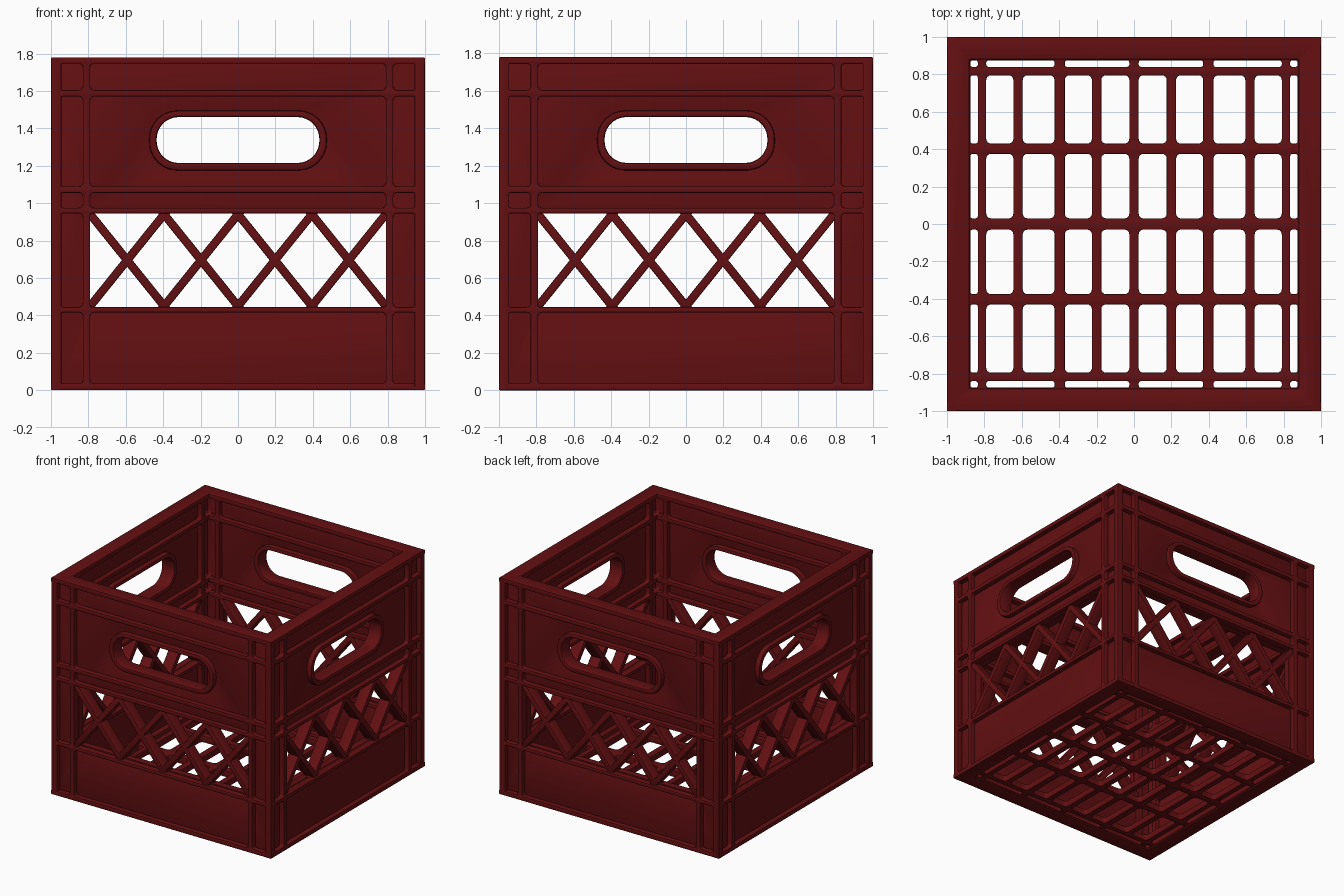
import bpy, bmesh, math
from mathutils import Matrix

if "Cube" in bpy.data.objects:
    bpy.data.objects.remove(bpy.data.objects["Cube"])

mat = bpy.data.materials.new("dark_red_plastic")
mat.diffuse_color = (0.125, 0.005, 0.006, 1)
mat.use_nodes = True
mat.node_tree.nodes["Principled BSDF"].inputs["Base Color"].default_value = mat.diffuse_color
B = 0.007  # edge rounding


def rect(x0, x1, y0, y1, r=0.0):
    """Outline of a rectangle with rounded corners."""
    if r <= 0:
        return [(x0, y0), (x1, y0), (x1, y1), (x0, y1)]
    n = 4 if r < 0.05 else 10
    pts = []
    for cx, cy, a in ((x1 - r, y1 - r, 0), (x0 + r, y1 - r, 90),
                      (x0 + r, y0 + r, 180), (x1 - r, y0 + r, 270)):
        for i in range(n + 1):
            t = math.radians(a + 90 * i / n)
            pts.append((cx + r * math.cos(t), cy + r * math.sin(t)))
    return pts


def hole(x0, x1, y0, y1, r=0.02, b=B):
    return rect(x0 - b, x1 + b, y0 - b, y1 + b, r + b)


def plate(name, outlines, z0, z1, b=B):
    """Extruded flat shape with holes and rounded edges, as a mesh."""
    cu = bpy.data.curves.new(name, 'CURVE')
    cu.dimensions = '2D'
    cu.fill_mode = 'BOTH'
    cu.extrude = (z1 - z0) / 2 - b
    cu.bevel_depth = b
    cu.bevel_resolution = 1
    for pts in outlines:
        s = cu.splines.new('POLY')
        s.points.add(len(pts) - 1)
        for p, (x, y) in zip(s.points, pts):
            p.co = (x, y, 0, 1)
        s.use_cyclic_u = True
    tmp = bpy.data.objects.new(name, cu)
    bpy.context.collection.objects.link(tmp)
    dg = bpy.context.evaluated_depsgraph_get()
    me = bpy.data.meshes.new_from_object(tmp.evaluated_get(dg))
    bpy.data.objects.remove(tmp)
    bpy.data.curves.remove(cu)
    me.transform(Matrix.Translation((0, 0, (z0 + z1) / 2)))
    bm = bmesh.new()
    bm.from_mesh(me)
    bmesh.ops.remove_doubles(bm, verts=bm.verts, dist=1e-5)
    bmesh.ops.recalc_face_normals(bm, faces=bm.faces)
    bm.to_mesh(me)
    bm.free()
    me.materials.clear()
    me.materials.append(mat)
    me.name = name
    return me


def place(name, me, m=Matrix()):
    ob = bpy.data.objects.new(name, me)
    ob.matrix_world = m
    bpy.context.collection.objects.link(ob)
    ob.select_set(True)
    bpy.context.view_layer.objects.active = ob


def outline(x0, x1, y0, y1):
    return rect(x0 + B, x1 - B, y0 + B, y1 - B)


# Rib frames: outer face and inner face of a wall (local z is distance from centre)
rows = [(.035, .415), (.445, .945), (.975, 1.055), (1.09, 1.57), (1.605, 1.745)]


def ribs(name, half, edge, z0, z1):
    cols = [(-edge, -.83), (-.79, .79), (.83, edge)]
    return plate(name, [outline(-half, half, .003, 1.777)]
                 + [hole(*c, *r, .008 if c[0] == -.79 and r[0] == .445 else .02)
                    for c in cols for r in rows], z0, z1)


parts = {
    "outer_ribs": ribs("outer_ribs", 1.0, .955, .945, 1.0),
    "inner_ribs": ribs("inner_ribs", .935, .92, .88, .935),
    # Recessed wall panel with lattice window and handle opening
    "panel": plate("panel", [outline(-.958, .958, .01, 1.77),
                             hole(-.795, .795, .44, .95, .01),
                             hole(-.45, .45, 1.2, 1.475, .13)], .92, .96),
    # Raised lip around the handle
    "handle_lip": plate("handle_lip",
                        [rect(-.463, .463, 1.187, 1.483, .14),
                         rect(-.447, .447, 1.203, 1.472, .13)], .88, 1.0, .012),
}

# Diagonal lattice struts
bm = bmesh.new()
for i in range(4):
    c = -.5925 + .395 * i
    for s in (-1, 1):
        d, w = s * .1975 * 1.06, .0285 - B * 1.27
        strut = plate("strut", [[(c - d - w, .435), (c - d + w, .435),
                                 (c + d + w, .955), (c + d - w, .955)]], .89, .985)
        bm.from_mesh(strut)
        bpy.data.meshes.remove(strut)
lattice = bpy.data.meshes.new("lattice")
bm.to_mesh(lattice)
bm.free()
lattice.materials.append(mat)
parts["lattice"] = lattice

# Four walls
upright = Matrix.Rotation(math.pi / 2, 4, 'X')
for k, side in enumerate(("front", "right", "back", "left")):
    for part, me in parts.items():
        place(f"{side}_{part}", me, Matrix.Rotation(k * math.pi / 2, 4, 'Z') @ upright)

# Top rim and bottom rim
for name, z0, z1 in (("top_rim", 1.743, 1.78), ("bottom_rim", 0, .037)):
    place(name, plate(name, [outline(-1, 1, -1, 1), hole(-.88, .88, -.88, .88, .002)], z0, z1))

# Floor grid: inner cells, then narrow slots around the edge
xs = [(.025, .175), (.225, .37), (.425, .595), (.645, .79)]
ys = [(.03, .375), (.43, .795)]
wide = [(.025, .37), (.425, .79), (.835, .875)]


def both(spans):
    return spans + [(-b, -a) for a, b in spans]


cells = [(*x, *y, .025) for x in both(xs) for y in both(ys)]
cells += [(*x, *y, .012) for x in both(wide) for y in both([(.84, .875)])]
cells += [(*x, *y, .012) for x in both([(.835, .875)]) for y in both(ys)]
floor = [outline(-.94, .94, -.94, .94)]
floor += [hole(*c, b=.005) for c in cells]
place("floor_grid", plate("floor_grid", floor, .012, .065, .005))

bpy.ops.object.shade_smooth_by_angle(angle=math.radians(35))
